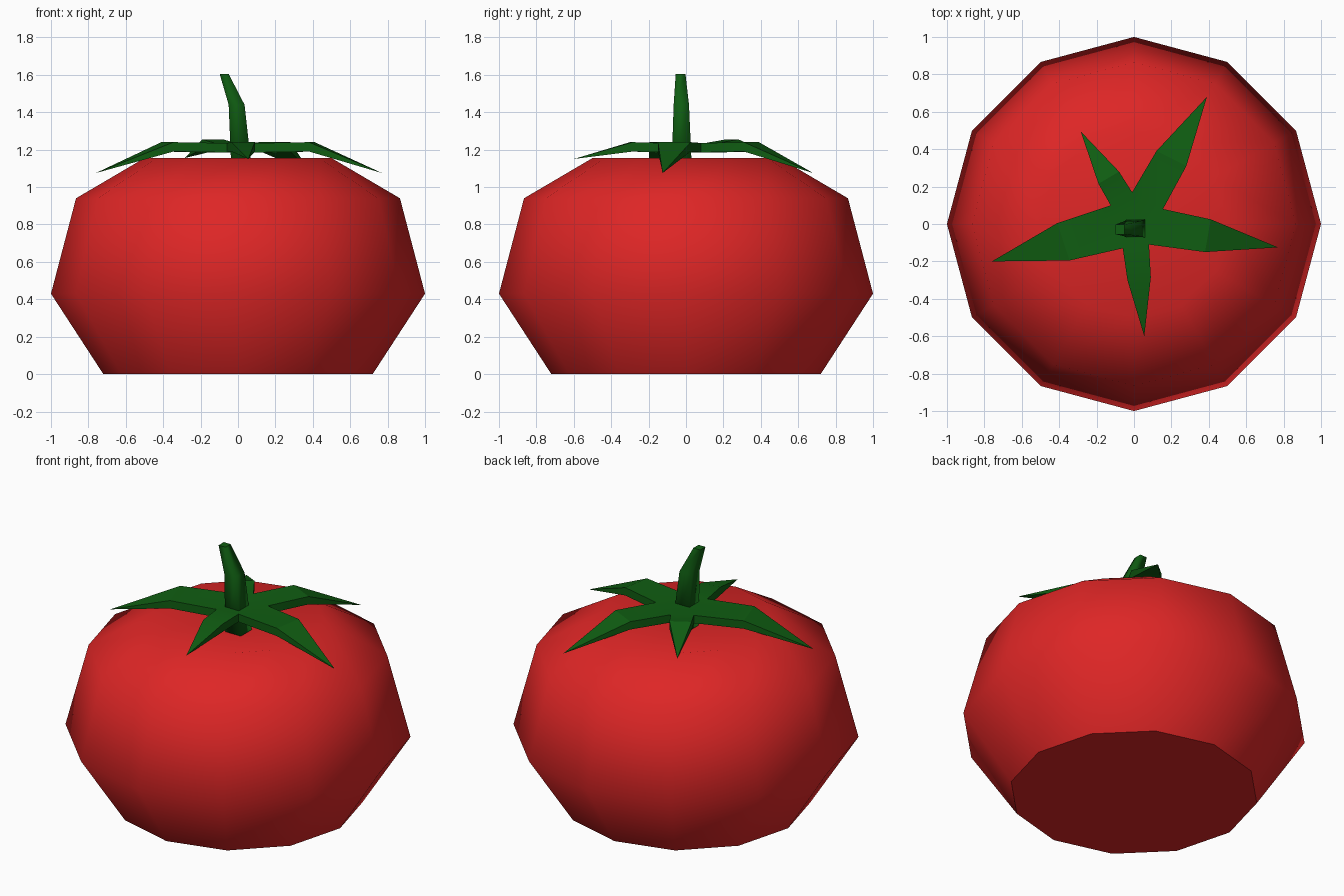
import bpy
import bmesh
from math import radians, cos, sin, tau

if "Cube" in bpy.data.objects:
    bpy.data.objects.remove(bpy.data.objects["Cube"], do_unlink=True)


def make_material(name, rgb):
    mat = bpy.data.materials.new(name)
    mat.use_nodes = True
    mat.diffuse_color = (*rgb, 1)
    mat.node_tree.nodes["Principled BSDF"].inputs["Base Color"].default_value = (*rgb, 1)
    return mat


def finish(bm, name, mat, angle):
    bmesh.ops.recalc_face_normals(bm, faces=bm.faces)
    mesh = bpy.data.meshes.new(name)
    bm.to_mesh(mesh)
    bm.free()
    mesh.materials.append(mat)
    obj = bpy.data.objects.new(name, mesh)
    bpy.context.collection.objects.link(obj)
    bpy.ops.object.select_all(action='DESELECT')
    obj.select_set(True)
    bpy.context.view_layer.objects.active = obj
    bpy.ops.object.shade_smooth_by_angle(angle=radians(angle))
    return obj


def bridge(bm, low, high):
    n = len(low)
    for i in range(n):
        j = (i + 1) % n
        bm.faces.new((low[i], low[j], high[j], high[i]))


red = make_material("tomato red", (0.73, 0.019, 0.019))
green = make_material("leaf green", (0.005, 0.11, 0.006))

# Fruit: twelve-sided lathe with a flat base and a dimpled crown
SIDES = 12
bm = bmesh.new()
rings = []
for radius, z in ((0.72, 0), (1, 0.43), (0.866, 0.94), (0.5, 1.155)):
    rings.append([bm.verts.new((radius * cos(tau * i / SIDES), radius * sin(tau * i / SIDES), z))
                  for i in range(SIDES)])
for low, high in zip(rings, rings[1:]):
    bridge(bm, low, high)
bm.faces.new(rings[0])
dimple = bm.verts.new((0, 0, 1.06))
for i in range(SIDES):
    bm.faces.new((rings[-1][i], rings[-1][(i + 1) % SIDES], dimple))
finish(bm, "fruit", red, 55)

# Calyx: five leaves, each listed as notch, shoulder, tip, shoulder
# (x, y), with the shoulder height and the tip height
leaves = [
    ((0.155, 0.08), (0.28, 0.31), (0.39, 0.68), (0.12, 0.39), 1.24, 1.075),
    ((-0.01, 0.17), (-0.08, 0.28), (-0.285, 0.495), (-0.19, 0.215), 1.255, 1.155),
    ((-0.125, 0.1), (-0.41, 0.005), (-0.76, -0.2), (-0.345, -0.195), 1.24, 1.075),
    ((-0.06, -0.13), (-0.035, -0.3), (0.055, -0.6), (0.09, -0.285), 1.24, 1.15),
    ((0.08, -0.11), (0.38, -0.15), (0.77, -0.125), (0.41, 0.025), 1.24, 1.075),
]
THICK = 0.05
NOTCH_Z = 1.235
bm = bmesh.new()


def pair(xy, z):
    return bm.verts.new((*xy, z)), bm.verts.new((*xy, z - THICK))


notches = [pair(leaf[0], NOTCH_Z) for leaf in leaves]
for k, (_, right_xy, tip_xy, left_xy, mid_z, tip_z) in enumerate(leaves):
    start, end = notches[k], notches[(k + 1) % len(leaves)]
    right, left = pair(right_xy, mid_z), pair(left_xy, mid_z)
    tip = bm.verts.new((*tip_xy, tip_z))
    for s in (0, 1):
        bm.faces.new((start[s], right[s], left[s], end[s]))
        bm.faces.new((right[s], tip, left[s]))
    for a, b in ((start, right), (left, end)):
        bm.faces.new((a[0], b[0], b[1], a[1]))
    for a in (right, left):
        bm.faces.new((a[0], tip, a[1]))
for s in (0, 1):
    bm.faces.new([n[s] for n in notches])
finish(bm, "calyx", green, 20)

# Stem: square tapering stalk leaning to the right at the top
bm = bmesh.new()
rings = []
for x0, x1, y0, y1, z in ((-0.035, 0.075, -0.078, 0.032, 1.08),
                          (-0.05, 0.035, -0.066, 0.016, 1.44),
                          (-0.098, -0.05, -0.055, -0.003, 1.605)):
    rings.append([bm.verts.new((x, y, z))
                  for x, y in ((x0, y0), (x1, y0), (x1, y1), (x0, y1))])
for low, high in zip(rings, rings[1:]):
    bridge(bm, low, high)
bm.faces.new(rings[0])
cap = bm.faces.new(rings[-1])
stem = finish(bm, "stem", green, 100)
# Keep the cut end crisp
for edge in stem.data.edges:
    if all(stem.data.vertices[v].co.z > 1.6 for v in edge.vertices):
        edge.use_edge_sharp = True
